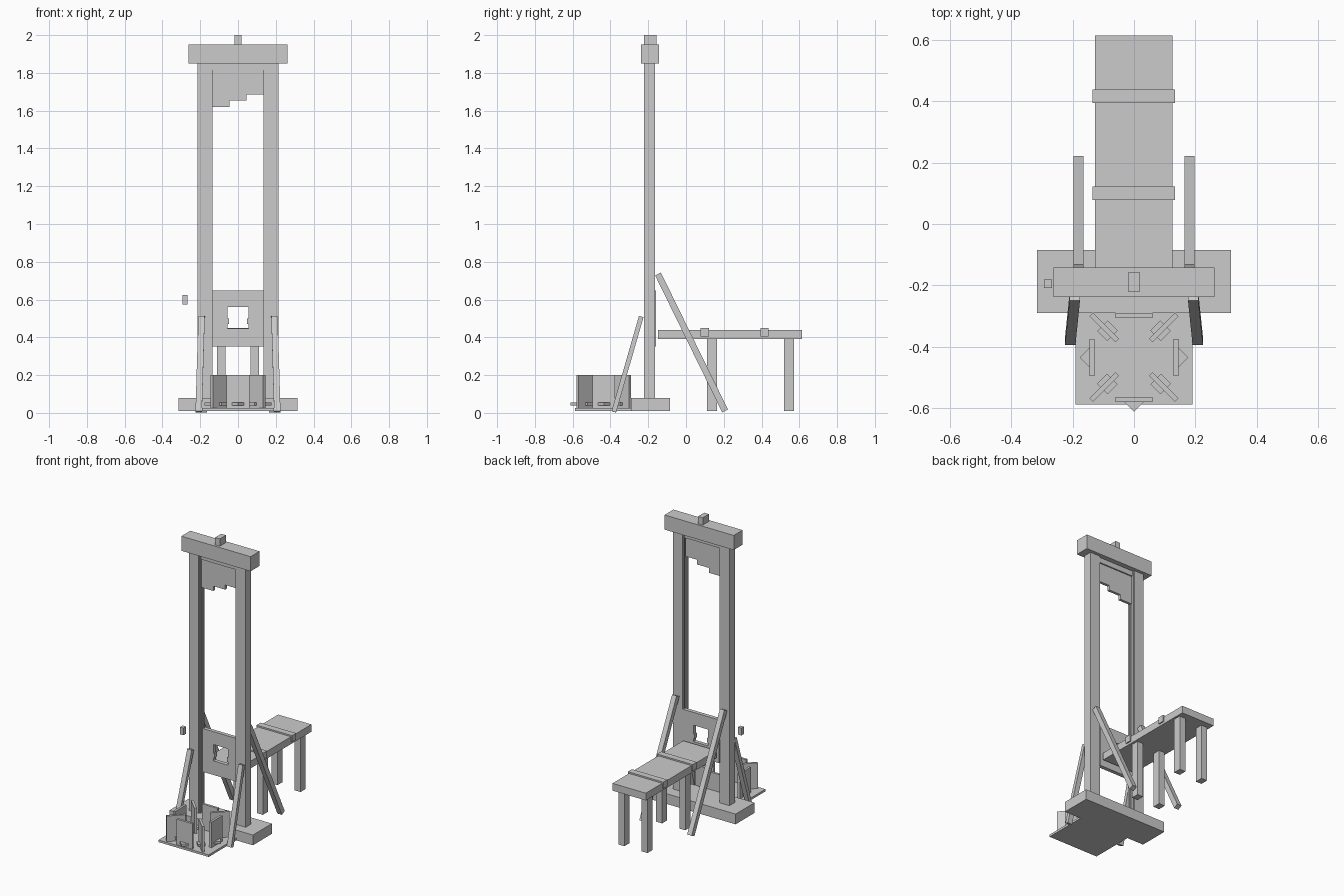
import bpy, math
from mathutils import Vector, Matrix

if "Cube" in bpy.data.objects:
    bpy.data.objects.remove(bpy.data.objects["Cube"])

grey = bpy.data.materials.new("plain grey")
grey.diffuse_color = (0.6, 0.6, 0.6, 1)
grey.use_nodes = True
grey.node_tree.nodes["Principled BSDF"].inputs["Base Color"].default_value = grey.diffuse_color


def mesh(name, verts, faces):
    me = bpy.data.meshes.new(name)
    me.from_pydata(verts, [], faces)
    me.materials.append(grey)
    ob = bpy.data.objects.new(name, me)
    bpy.context.collection.objects.link(ob)
    return ob


def prism(name, profile, depth, mat=Matrix()):
    """Extrude a counter-clockwise xy profile from z = 0 up to depth."""
    n = len(profile)
    v = [mat @ Vector((x, y, z)) for z in (0, depth) for x, y in profile]
    f = [tuple(range(n))[::-1], tuple(range(n, 2 * n))]
    f += [(i, (i + 1) % n, n + (i + 1) % n, n + i) for i in range(n)]
    return mesh(name, v, f)


def box(name, x, y, z):
    return prism(name, [(x[0], y[0]), (x[1], y[0]), (x[1], y[1]), (x[0], y[1])],
                 z[1] - z[0], Matrix.Translation((0, 0, z[0])))


def pair(name, x, y, z):
    """Left and right copies of a box."""
    box(name + "_right", x, y, z)
    box(name + "_left", (-x[1], -x[0]), y, z)


def beam(name, a, b, w, t):
    """Square-ended beam from a to b, w wide in x and t thick."""
    a, b = Vector(a), Vector(b)
    d = (b - a).normalized()
    side = (Vector((1, 0, 0)) - d * d.x).normalized()
    up = d.cross(side)
    mat = Matrix.Translation(a) @ Matrix((side, up, d)).transposed().to_4x4()
    w, t = w / 2, t / 2
    prism(name, [(-w, -t), (w, -t), (w, t), (-w, t)], (b - a).length, mat)


# Frame: foot, grooved posts and top beam
box("foot", (-.316, .316), (-.29, -.085), (.01, .08))
pair("post", (.142, .214), (-.222, -.164), (.08, 1.85))
pair("front_rail", (.134, .142), (-.216, -.203), (.08, 1.85))
pair("back_rail", (.134, .142), (-.183, -.17), (.08, 1.85))
box("top_beam", (-.262, .262), (-.238, -.142), (1.85, 1.95))
box("top_block", (-.018, .018), (-.222, -.156), (1.95, 2.0))

# Stepped blade, hung from a weight bar
stand = Matrix.Translation((0, -.185, 0)) @ Matrix.Rotation(math.pi / 2, 4, 'X')
prism("blade", [(-.134, 1.62), (-.045, 1.62), (-.045, 1.653), (.045, 1.653),
                (.045, 1.685), (.134, 1.685), (.134, 1.815), (-.134, 1.815)], .018, stand)
box("weight_bar", (-.137, .137), (-.21, -.176), (1.815, 1.85))

# Neck board with its opening
by = (-.186, -.16)
box("board_lower", (-.138, .138), by, (.352, .448))
box("board_upper", (-.138, .138), by, (.56, .648))
pair("board_side", (.056, .138), by, (.448, .56))
pair("board_peg", (.047, .056), by, (.47, .50))

# Loose handle beside the post
box("handle", (-.293, -.267), (-.208, -.181), (.575, .625))

# Diagonal braces
for s, side in ((1, "right"), (-1, "left")):
    beam("front_brace_" + side, (s * .208, -.382, .006), (s * .193, -.237, .51), .034, .025)
    beam("back_brace_" + side, (s * .181, .207, .01), (s * .181, -.148, .735), .034, .034)

# Bench: plank, straps and legs
box("bench_plank", (-.127, .125), (-.148, .615), (.39, .44))
for i, y in enumerate((.10, .416)):
    box(f"strap_{i}", (-.135, .133), (y - .022, y + .022), (.405, .45))
for i, y in enumerate((.138, .546)):
    pair(f"bench_leg_{i}", (.065, .11), (y - .027, y + .027), (.01, .39))

# Basket: floor plate, eight panels and small hoop pieces
box("basket_floor", (-.19, .19), (-.588, -.29), (.01, .025))
cy = -.435
for i in range(8):
    a = i * math.pi / 4
    mat = Matrix.Translation((0, cy, .025)) @ Matrix.Rotation(a, 4, 'Z')
    # side panels run across the radius, corner panels along it
    hx, hy = (.008, .06) if i % 2 == 0 else (.06, .008)
    prism(f"basket_panel_{i}", [(.137 - hx, -hy), (.137 + hx, -hy), (.137 + hx, hy),
                                (.137 - hx, hy)], .175, mat)
    lift = Matrix.Translation((0, 0, .015))
    if i % 2 == 0:
        prism(f"hoop_point_{i}", [(.14, -.037), (.177, 0), (.14, .037)], .015, mat @ lift)
    else:
        prism(f"hoop_piece_{i}", [(.10, -.024), (.146, -.024), (.146, .024), (.10, .024)],
              .015, mat @ lift)
